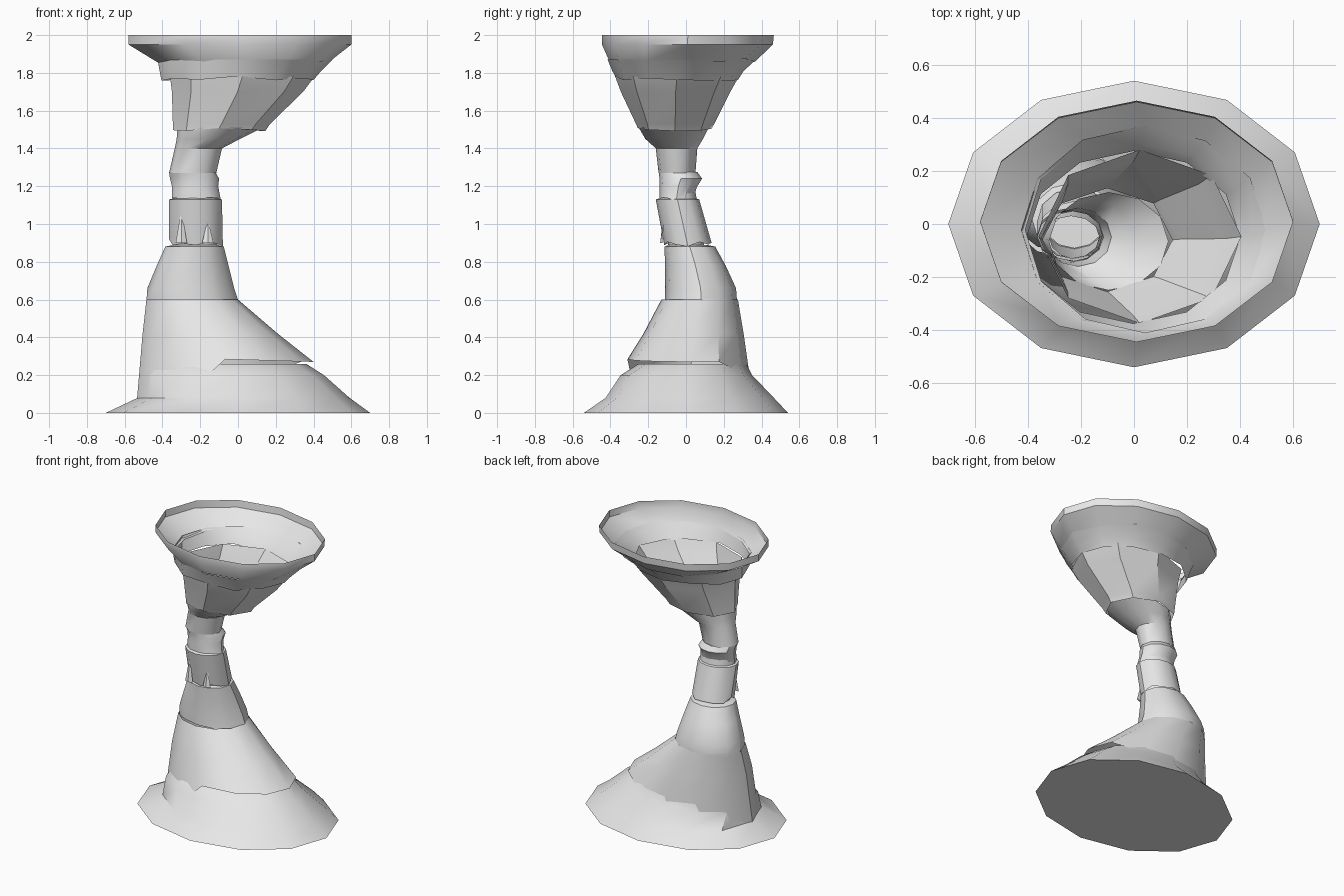
import bpy, bmesh, math, random
from mathutils import Vector

random.seed(4)
cube = bpy.data.objects.get("Cube")
if cube:
    bpy.data.objects.remove(cube)

stone = bpy.data.materials.new("pale grey stone")
stone.use_nodes = True
stone.diffuse_color = (0.8, 0.8, 0.8, 1)
stone.node_tree.nodes["Principled BSDF"].inputs["Base Color"].default_value = (0.8, 0.8, 0.8, 1)


def finish(name, bm, angle=35):
    mesh = bpy.data.meshes.new(name)
    bm.to_mesh(mesh)
    bm.free()
    mesh.materials.append(stone)
    obj = bpy.data.objects.new(name, mesh)
    bpy.context.collection.objects.link(obj)
    bpy.ops.object.select_all(action="DESELECT")
    bpy.context.view_layer.objects.active = obj
    obj.select_set(True)
    bpy.ops.object.shade_smooth_by_angle(angle=math.radians(angle))
    return obj


def band(name, rings, sides=12, turn=0.0, edge=None, jag=0.0, floor=False):
    """Open shell lofted through rings of (z, x min, x max, y min, y max)."""
    bm = bmesh.new()
    loops = []
    for k, (z, x0, x1, y0, y1) in enumerate(rings):
        loop = []
        for i in range(sides):
            a = 2 * math.pi * i / sides + turn
            x = (x0 + x1) / 2 + (x1 - x0) / 2 * math.cos(a)
            y = (y0 + y1) / 2 + (y1 - y0) / 2 * math.sin(a)
            h = z
            if k == 0:
                h += edge(x, y) if edge else 0
                h += random.uniform(-jag, jag)
            loop.append(bm.verts.new((x, y, h)))
        loops.append(loop)
    for low, high in zip(loops, loops[1:]):
        for i in range(sides):
            j = (i + 1) % sides
            bm.faces.new((low[i], low[j], high[j], high[i]))
    if floor:
        bm.faces.new(loops[0][::-1])
    return finish(name, bm)


def shard(name, base, height, width, out):
    """Three-sided splinter leaning against the front of the column."""
    bm = bmesh.new()
    x, y, z = base
    pts = [(x - width, y, z), (x + width, y, z), (x, y - out, z), (x, y + 0.01, z + height)]
    bm.faces.ensure_lookup_table()
    for p in pts:
        bm.verts.new(p)
    bmesh.ops.convex_hull(bm, input=bm.verts[:])
    return finish(name, bm)


# Foot: wide twelve-sided skirt with a flat underside
band("base_skirt", [(0, -.70, .70, -.54, .54), (.08, -.53, .59, -.425, .465),
                    (.2, -.515, .455, -.345, .35), (.26, -.49, .36, -.25, .32)], floor=True)

# Lower slope: hangs over a crevice in front, runs down to the skirt on the left
def slope_edge(x, y):
    if x < -.3:
        return -.2
    return -.06 if y > .2 else .03 * (.4 - x)

band("lower_slope", [(.27, -.535, .40, -.31, .335), (.42, -.505, .21, -.225, .305),
                     (.6, -.485, 0, -.13, .275)], edge=slope_edge)

# Shoulder between the slope and the stem
band("shoulder", [(.59, -.485, 0, -.11, .27), (.66, -.48, -.02, -.11, .265),
                  (.78, -.43, -.05, -.11, .21), (.88, -.385, -.075, -.115, .155)], jag=.012)
band("shoulder_ledge", [(.88, -.385, -.075, -.115, .155), (.89, -.34, -.11, -.09, .11)])

# Stem: three broken rings, leaning towards the front
band("stem_lower", [(.9, -.365, -.08, -.115, .135), (1.13, -.365, -.085, -.16, .07),
                    (1.14, -.32, -.13, -.13, .04)], jag=.02)
band("stem_core", [(.86, -.34, -.11, -.09, .1), (1.14, -.345, -.1, -.13, .055),
                   (1.3, -.345, -.13, -.13, .03)])
band("stem_middle", [(1.13, -.35, -.09, -.14, .035), (1.2, -.35, -.105, -.14, .06),
                     (1.24, -.36, -.1, -.14, .085), (1.275, -.365, -.12, -.145, .06)], jag=.012)
band("stem_upper", [(1.27, -.365, -.115, -.145, .05), (1.4, -.335, -.085, -.16, .06),
                    (1.45, -.325, .01, -.215, .09), (1.51, -.32, .13, -.25, .12)])

# Cup: eight-sided funnel opening to the right
band("cup_wall", [(1.5, -.345, .145, -.255, .135), (1.53, -.345, .17, -.265, .15),
                  (1.7, -.35, .345, -.345, .235), (1.78, -.36, .405, -.375, .28)],
     sides=8, jag=.008)

# Bowl: collar, flared lip and upright rim
band("bowl_collar", [(1.77, -.405, .40, -.375, .275), (1.81, -.415, .44, -.39, .305),
                     (1.87, -.425, .50, -.415, .37)], jag=.012)
band("bowl_rim", [(1.86, -.41, .495, -.41, .365), (1.95, -.58, .60, -.445, .46),
                  (2.0, -.58, .60, -.445, .465)], jag=.015)

# Splinters on the front of the stem
for n, (x, h) in enumerate([(-.3, .18), (-.16, .13)]):
    shard(f"stem_splinter_{n + 1}", (x, -.125, .9), h, .03, .012)
